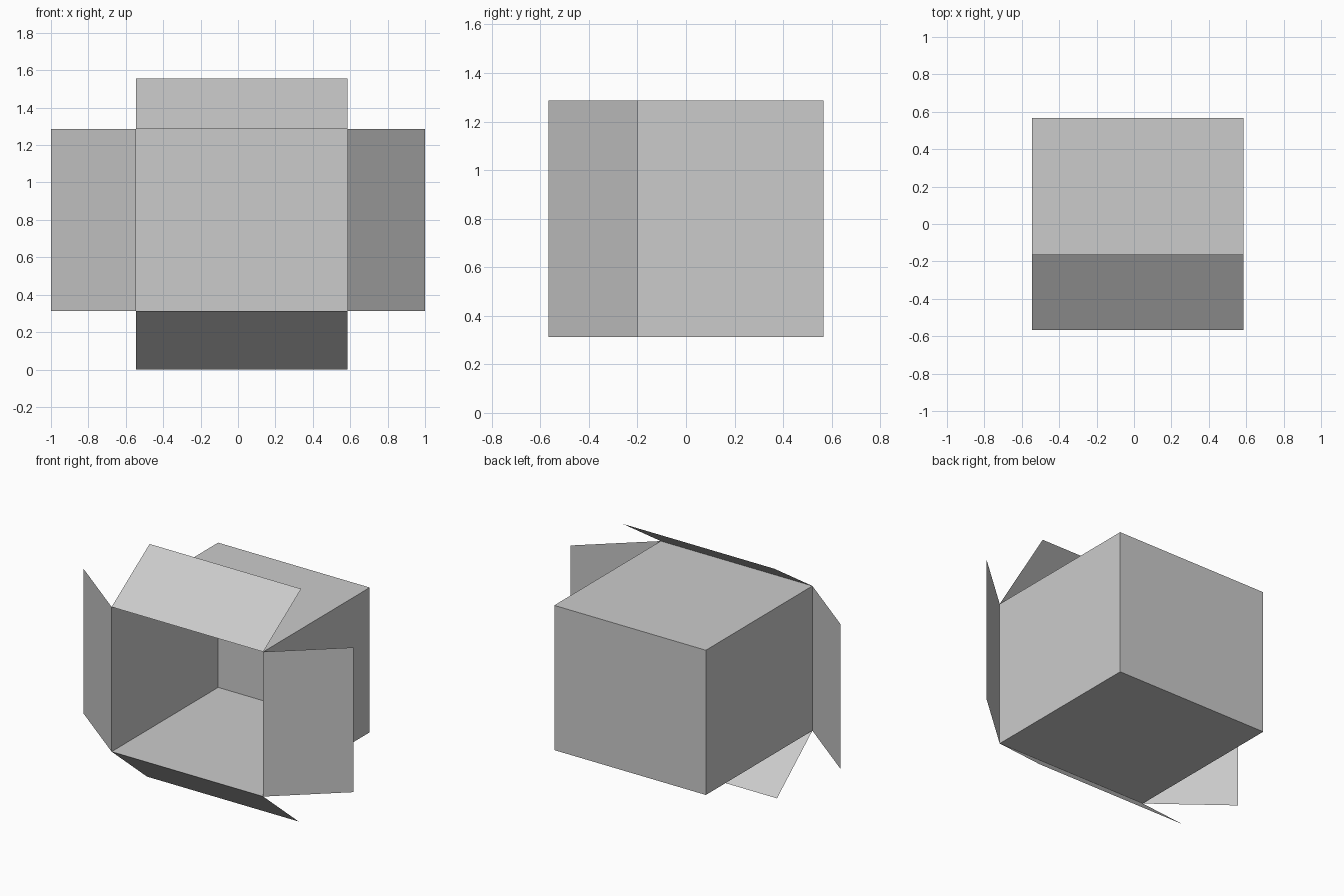
import bpy
import bmesh

if "Cube" in bpy.data.objects:
    bpy.data.objects.remove(bpy.data.objects["Cube"], do_unlink=True)

# Plain grey card
card = bpy.data.materials.new("grey card")
card.use_nodes = True
GREY = (0.6, 0.6, 0.6, 1)
card.diffuse_color = GREY
card.node_tree.nodes["Principled BSDF"].inputs["Base Color"].default_value = GREY

# Box limits
X0, X1 = -0.545, 0.585
Y0, Y1 = -0.567, 0.567
Z0, Z1 = 0.312, 1.287


def finish(name, bm):
    mesh = bpy.data.meshes.new(name)
    bm.to_mesh(mesh)
    bm.free()
    mesh.materials.append(card)
    obj = bpy.data.objects.new(name, mesh)
    bpy.context.collection.objects.link(obj)


def flap(name, hinge_a, hinge_b, offset):
    """Thin sheet folded back from a hinge edge of the opening."""
    bm = bmesh.new()
    outer = [tuple(p + d for p, d in zip(h, offset)) for h in (hinge_b, hinge_a)]
    bm.faces.new([bm.verts.new(c) for c in (hinge_a, hinge_b, *outer)])
    finish(name, bm)


# Box shell: a thin-walled cube without its front face
bm = bmesh.new()
bmesh.ops.create_cube(bm, size=1)
for v in bm.verts:
    v.co.x = X1 if v.co.x > 0 else X0
    v.co.y = Y1 if v.co.y > 0 else Y0
    v.co.z = Z1 if v.co.z > 0 else Z0
bm.normal_update()
front = [f for f in bm.faces if f.normal.y < -0.5]
bmesh.ops.delete(bm, geom=front, context='FACES_ONLY')
finish("box_shell", bm)

# Four open flaps around the front opening
flap("top_flap", (X0, Y0, Z1), (X1, Y0, Z1), (0, 0.404, 0.27))
flap("bottom_flap", (X1, Y0, Z0), (X0, Y0, Z0), (0, 0.377, -Z0))
flap("right_flap", (X0, Y0, Z0), (X0, Y0, Z1), (-1 - X0, 0.352, 0))
flap("left_flap", (X1, Y0, Z1), (X1, Y0, Z0), (1 - X1, 0.368, 0))
